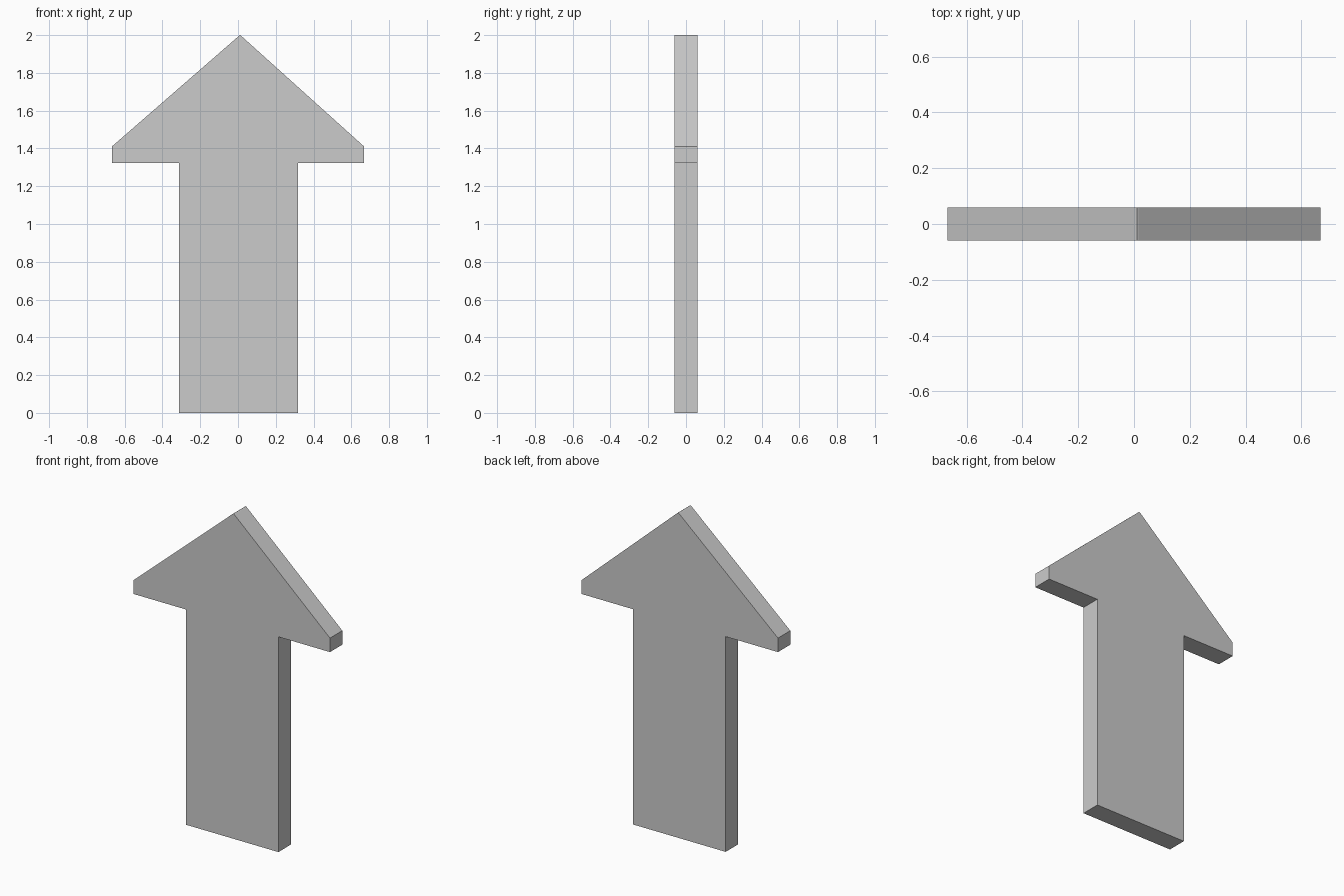
import bpy
import bmesh

if "Cube" in bpy.data.objects:
    bpy.data.objects.remove(bpy.data.objects["Cube"])

HALF_DEPTH = 0.06

# Arrow outline in the x-z plane, with a tiny blunt tip
outline = [
    (-0.312, 0.0), (0.317, 0.0), (0.317, 1.324), (0.668, 1.324), (0.668, 1.41),
    (0.018, 1.995), (0.011, 2.0), (0.004, 1.995),
    (-0.668, 1.41), (-0.668, 1.324), (-0.312, 1.324),
]

# Front face, extruded to the back
bm = bmesh.new()
front = bm.faces.new([bm.verts.new((x, -HALF_DEPTH, z)) for x, z in outline])
ext = bmesh.ops.extrude_face_region(bm, geom=[front], use_keep_orig=True)
back = [v for v in ext["geom"] if isinstance(v, bmesh.types.BMVert)]
bmesh.ops.translate(bm, verts=back, vec=(0, 2 * HALF_DEPTH, 0))
bmesh.ops.recalc_face_normals(bm, faces=bm.faces)

mesh = bpy.data.meshes.new("arrow_plate")
bm.to_mesh(mesh)
bm.free()
bpy.context.collection.objects.link(bpy.data.objects.new("arrow_plate", mesh))
